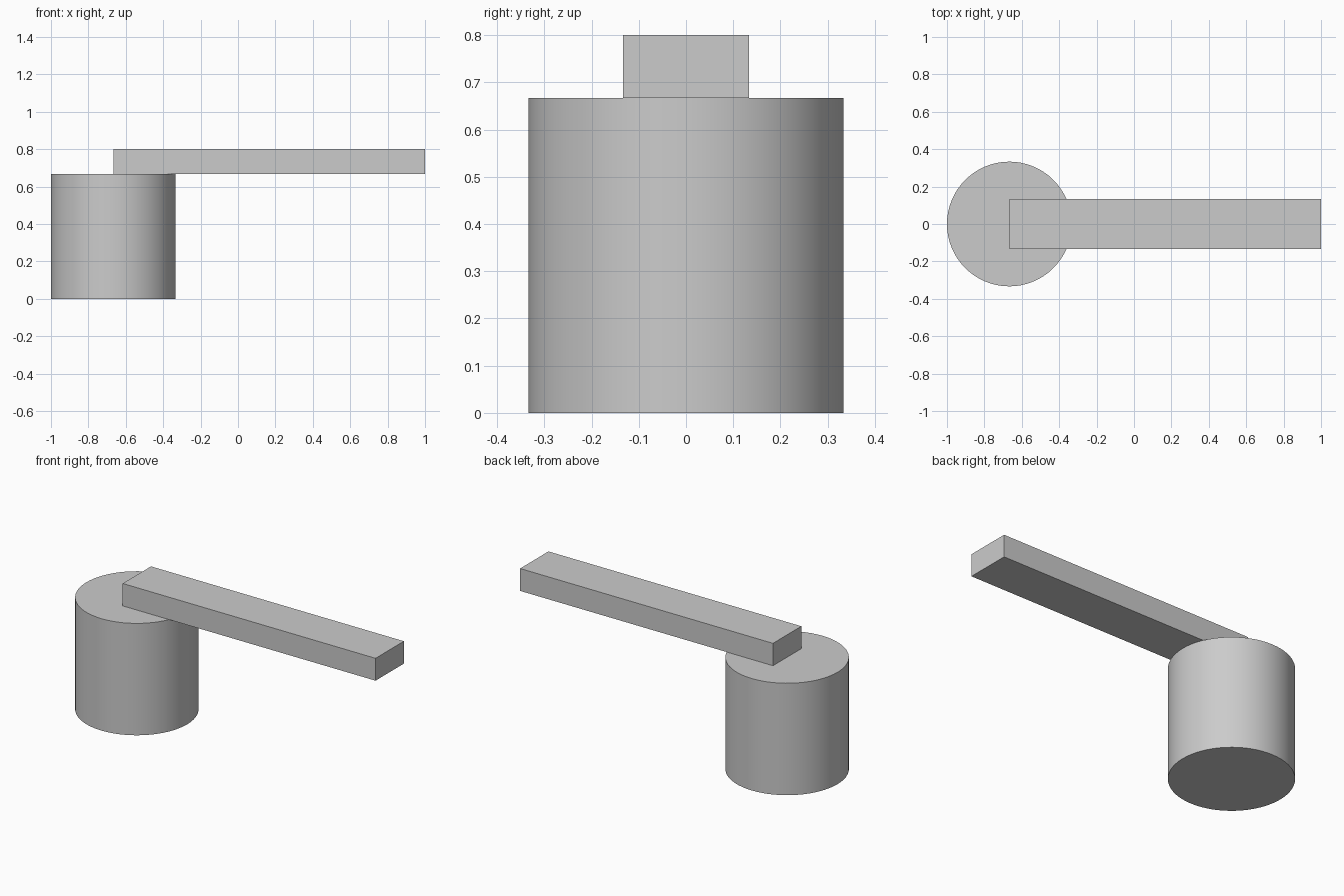
import bpy
import math

cube = bpy.data.objects.get("Cube")
if cube:
    bpy.data.objects.remove(cube, do_unlink=True)

RADIUS = 1 / 3
DRUM_HEIGHT = 2 / 3
DRUM_X = -2 / 3
ARM_SIZE = (5 / 3, 4 / 15, 2 / 15)

# Single plain grey
grey = bpy.data.materials.new("light_grey")
grey.use_nodes = True
colour = (0.6, 0.6, 0.6, 1)
grey.diffuse_color = colour
grey.node_tree.nodes["Principled BSDF"].inputs["Base Color"].default_value = colour


def finish(name):
    obj = bpy.context.object
    obj.name = name
    obj.data.name = name
    obj.data.materials.append(grey)
    return obj


# Round drum base, smooth side with sharp rims
bpy.ops.mesh.primitive_cylinder_add(
    vertices=64, radius=RADIUS, depth=DRUM_HEIGHT,
    location=(DRUM_X, 0, DRUM_HEIGHT / 2))
finish("drum_base")
bpy.ops.object.shade_smooth_by_angle(angle=math.radians(30))

# Flat arm resting on the drum, starting at its centre
bpy.ops.mesh.primitive_cube_add(
    size=1, location=(DRUM_X + ARM_SIZE[0] / 2, 0, DRUM_HEIGHT + ARM_SIZE[2] / 2))
arm = finish("arm")
arm.scale = ARM_SIZE
bpy.ops.object.transform_apply(location=False, rotation=False, scale=True)
